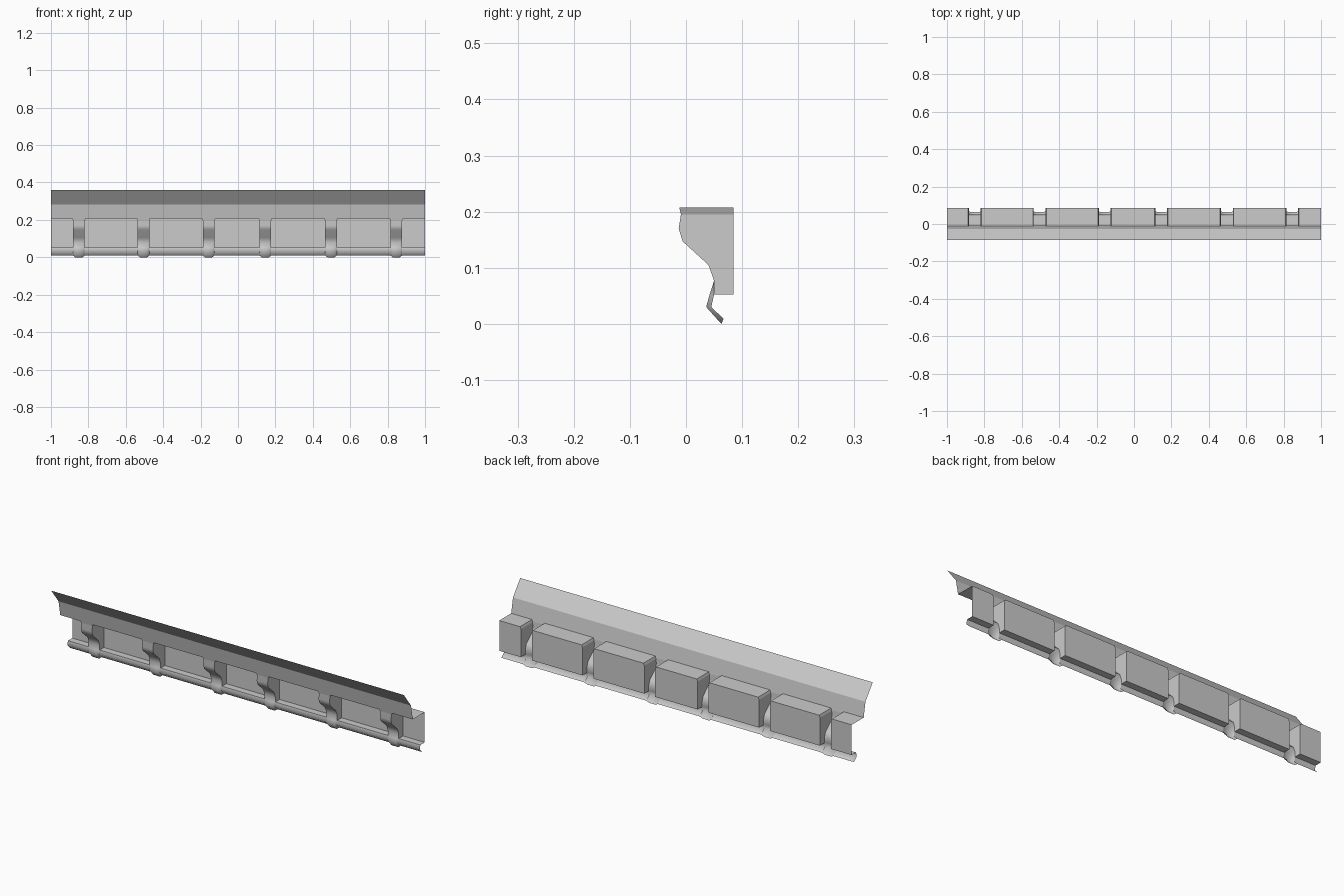
import bpy

cube = bpy.data.objects.get("Cube")
if cube:
    bpy.data.objects.remove(cube, do_unlink=True)

stone = bpy.data.materials.new("grey_stone")
stone.use_nodes = True
GREY = (0.6, 0.6, 0.6, 1)
stone.diffuse_color = GREY
stone.node_tree.nodes["Principled BSDF"].inputs["Base Color"].default_value = GREY

# Cross-sections as (y, z), listed from top to bottom
CROWN = [(-0.085, 0.36), (-0.026, 0.283), (-0.012, 0.207)]
CONSOLE = [(-0.012, 0.207), (-0.009, 0.195), (-0.013, 0.17), (-0.006, 0.147),
           (0.04, 0.105), (0.05, 0.077)]
MOULDING = [(0.05, 0.052), (0.045, 0.03), (0.067, 0.009)]
FOOT = [(0.042, 0.052), (0.036, 0.03), (0.063, 0.0)]
BACK = 0.085
HALF, FLARE, CORE = 0.031, 0.005, 0.019
CENTRES = [-0.851, -0.505, -0.157, 0.146, 0.497, 0.846]


def make(name, verts, faces, smooth=False):
    mesh = bpy.data.meshes.new(name)
    mesh.from_pydata(verts, [], faces)
    mesh.materials.append(stone)
    for p in mesh.polygons:
        p.use_smooth = smooth
    mesh.update()
    obj = bpy.data.objects.new(name, mesh)
    bpy.context.collection.objects.link(obj)
    return obj


def sheet(name, rows, smooth=False):
    """Join equal-length rows of points, top to bottom, into a surface."""
    n = len(rows[0])
    faces = [(r * n + c, (r + 1) * n + c, (r + 1) * n + c + 1, r * n + c + 1)
             for r in range(len(rows) - 1) for c in range(n - 1)]
    return make(name, [v for row in rows for v in row], faces, smooth)


def sweep(name, profile, left, right, smooth=False):
    return sheet(name, [[(left, y, z), (right, y, z)] for y, z in profile], smooth)


def bracket(name, cx):
    """Scrolled console front ending in a bulging foot."""
    rows = []
    for i, (y, z) in enumerate(CONSOLE):
        w = HALF + (FLARE if i == 0 else 0)
        rows.append([(cx + x, y, z) for x in (-w, -CORE, CORE, w)])
    for m, f in zip(MOULDING, FOOT):
        rows.append([(cx - HALF, *m), (cx - CORE, *f),
                     (cx + CORE, *f), (cx + HALF, *m)])
    sheet(name, rows, True)


def niche(name, left, right, wall_left, wall_right):
    """Recess open to the front, with flared upper corners."""
    front, shoulder = CONSOLE[0], CONSOLE[1]
    sill = MOULDING[0]
    l_top = left - FLARE * -1 if wall_left else left
    r_top = right - FLARE if wall_right else right
    verts, faces = [], []

    def face(points):
        faces.append(range(len(verts), len(verts) + len(points)))
        verts.extend(points)

    top, mid, low = front[1], shoulder[1], sill[1]
    face([(left, BACK, low), (right, BACK, low), (right, BACK, mid),
          (r_top, BACK, top), (l_top, BACK, top), (left, BACK, mid)])
    face([(left, *sill), (right, *sill), (right, BACK, low), (left, BACK, low)])
    face([(l_top, *front), (l_top, BACK, top), (r_top, BACK, top), (r_top, *front)])
    outline = CONSOLE[1:] + [sill, (BACK, low), (BACK, mid)]
    for has_wall, x, xt, flip in ((wall_left, left, l_top, 1),
                                  (wall_right, right, r_top, -1)):
        if has_wall:
            face([(x, *p) for p in outline][::flip])
            face([(x, *shoulder), (x, BACK, mid), (xt, BACK, top), (xt, *front)][::flip])
    make(name, verts, faces)


# Leaning crown along the whole length
sweep("crown", CROWN, -1, 1)

# Consoles
for i, cx in enumerate(CENTRES):
    bracket(f"bracket_{i + 1}", cx)

# Recesses and the moulding below them; the end ones are open at the sides
lefts = [-1] + [c + HALF for c in CENTRES]
rights = [c - HALF for c in CENTRES] + [1]
for i, (a, b) in enumerate(zip(lefts, rights)):
    niche(f"recess_{i + 1}", a, b, i > 0, i < len(CENTRES))
    sweep(f"base_moulding_{i + 1}", MOULDING, a, b, True)
